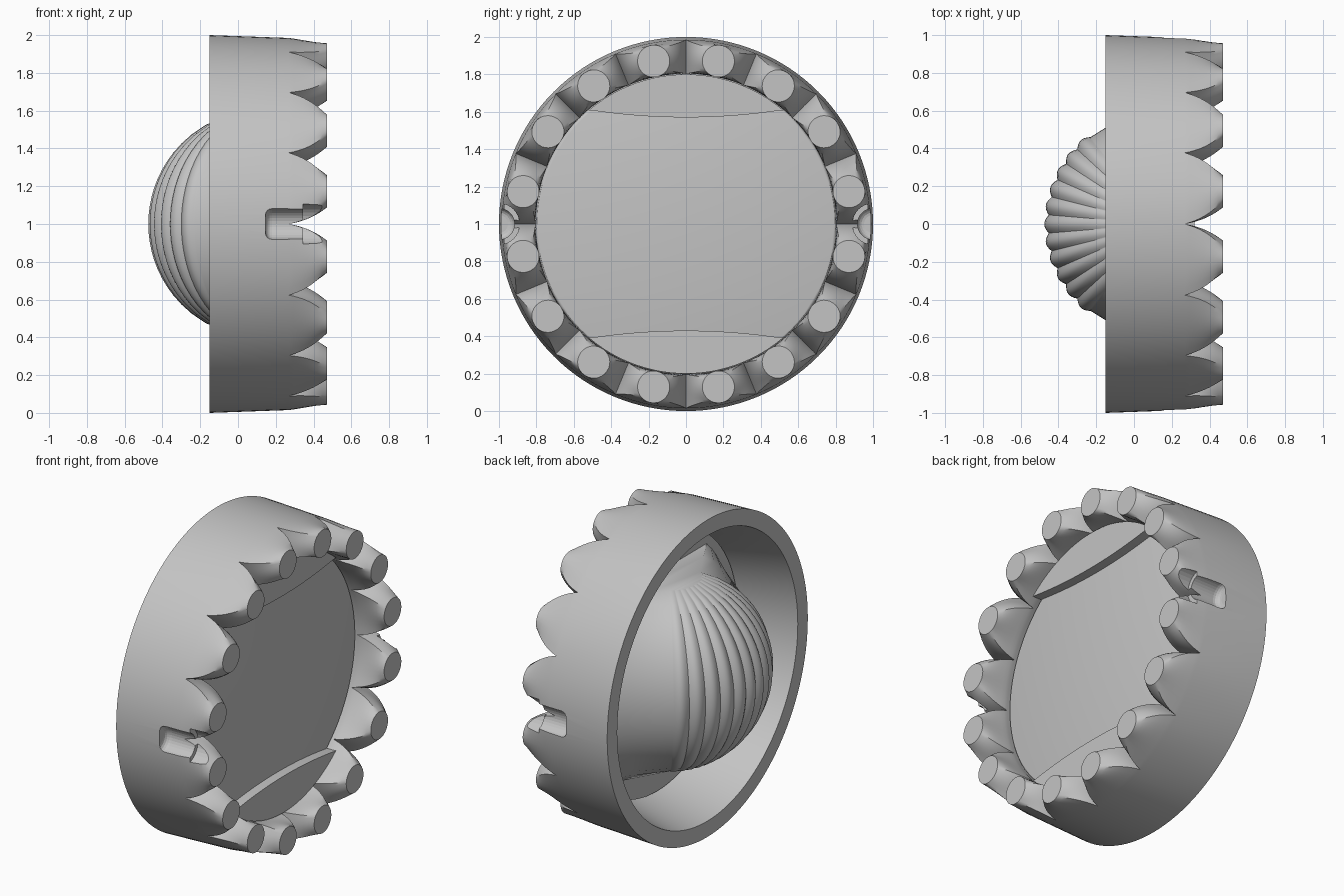
import bpy, bmesh
from math import sin, cos, pi, atan2, radians, sqrt
from mathutils import Matrix, Vector

if "Cube" in bpy.data.objects:
    bpy.data.objects.remove(bpy.data.objects["Cube"], do_unlink=True)

grey = bpy.data.materials.new("plain grey")
grey.use_nodes = True
grey.diffuse_color = (0.55, 0.55, 0.55, 1)
grey.node_tree.nodes["Principled BSDF"].inputs["Base Color"].default_value = (0.55, 0.55, 0.55, 1)

LIFT = Matrix.Translation((0, 0, 1))


def finish(name, bm):
    """Turn a bmesh into a named object standing on the ground."""
    bmesh.ops.remove_doubles(bm, verts=bm.verts, dist=0.0005)
    bmesh.ops.recalc_face_normals(bm, faces=bm.faces)
    bmesh.ops.transform(bm, matrix=LIFT, verts=bm.verts)
    mesh = bpy.data.meshes.new(name)
    bm.to_mesh(mesh)
    bm.free()
    mesh.materials.append(grey)
    ob = bpy.data.objects.new(name, mesh)
    bpy.context.collection.objects.link(ob)
    return ob


def smooth(ob, angle=30):
    bpy.ops.object.select_all(action='DESELECT')
    ob.select_set(True)
    bpy.context.view_layer.objects.active = ob
    bpy.ops.object.shade_smooth_by_angle(angle=radians(angle))


def bridge(bm, a, b):
    for i in range(len(a)):
        j = (i + 1) % len(a)
        bm.faces.new((a[i], a[j], b[j], b[i]))


def x_cylinder(bm, radius, x0, x1, y=0, segments=32):
    mat = Matrix.Translation(((x0 + x1) / 2, y, 0)) @ Matrix.Rotation(pi / 2, 4, 'Y')
    bmesh.ops.create_cone(bm, cap_ends=True, segments=segments, radius1=radius,
                          radius2=radius, depth=x1 - x0, matrix=mat)


# Crown ring: conical wall whose front edge lofts into round-tipped teeth
TEETH, N = 16, 8
BACK, VALLEY, TIP = -0.15, 0.27, 0.47
half = pi / TEETH
square = ([(-1 + 2 * i / N, 1) for i in range(N)] + [(1, 1 - 2 * i / N) for i in range(N)]
          + [(1 - 2 * i / N, -1) for i in range(N)] + [(-1, -1 + 2 * i / N) for i in range(N)])


def sector_point(u, v, inner, outer):
    r = (inner + outer) / 2 + v * (outer - inner) / 2
    return Vector((r * sin(u * half), r * cos(u * half)))


bm = bmesh.new()
for k in range(TEETH):
    turn = Matrix.Rotation((k + 0.5) * 2 * half, 4, 'X')

    def loop(x, inner, outer, w=0):
        verts = []
        for u, v in square:
            p = sector_point(u, v, inner, outer)
            a = atan2(v, u)
            tip = Vector((0.086 * cos(a), 0.888 + 0.086 * sin(a)))
            p = p.lerp(tip, w)
            verts.append(bm.verts.new(turn @ Vector((x, p.x, p.y))))
        return verts

    back = loop(BACK, 0.9, 1.0)
    neck = loop(VALLEY, 0.805, 0.985)
    # outer and inner walls, with the back rim
    for i in list(range(N)) + list(range(2 * N, 3 * N)):
        bm.faces.new((back[i], back[i + 1], neck[i + 1], neck[i]))
    for i in range(N):
        bm.faces.new((back[i], back[i + 1], back[3 * N - i - 1], back[3 * N - i]))
    # tooth
    prev = neck
    for step in range(1, 9):
        s = step / 8
        ring = loop(VALLEY + s * (TIP - VALLEY), 0.803, 0.985 - 0.01 * s, 0.45 * s + 0.55 * s ** 2.5)
        bridge(bm, prev, ring)
        prev = ring
    bm.faces.new(prev)
crown = finish("crown_ring", bm)

# Side slots: rounded groove with a wider mouth, on both sides
for side in (-1, 1):
    for label, radius, x0, bevel in (("slot", 0.083, 0.145, 0.035), ("mouth", 0.11, 0.345, 0)):
        bm = bmesh.new()
        x_cylinder(bm, radius, x0, 0.6, side * 1.0)
        if bevel:
            edges = [e for e in bm.edges if all(v.co.x < x0 + 0.01 for v in e.verts)]
            bmesh.ops.bevel(bm, geom=edges, offset=bevel, segments=4, profile=0.5, affect='EDGES')
        cutter = finish(f"{label}_cutter", bm)
        cutter.hide_render = True
        cutter.hide_set(True)
        cutter.display_type = 'WIRE'
        mod = crown.modifiers.new(label, 'BOOLEAN')
        mod.operation = 'DIFFERENCE'
        mod.solver = 'EXACT'
        mod.object = cutter
smooth(crown, 32)

# Face disc closing the crown, with a softened rim
FACE = 0.26
bm = bmesh.new()
x_cylinder(bm, 0.804, FACE - 0.06, FACE, segments=96)
rim = [e for e in bm.edges if all(v.co.x > FACE - 0.01 for v in e.verts)]
bmesh.ops.bevel(bm, geom=rim, offset=0.015, segments=3, profile=0.5, affect='EDGES')
smooth(finish("face_disc", bm))

# Raised segment plates at the top and bottom of the disc
for name, side in (("upper_plate", 1), ("lower_plate", -1)):
    bm = bmesh.new()
    reach, steps = 0.52, 24
    edge = [-reach + 2 * reach * i / steps for i in range(steps + 1)]
    outline = [(y, 0.57 + 0.04 * (y / reach) ** 2) for y in edge]
    outline += [(y, sqrt(0.8 ** 2 - y * y)) for y in reversed(edge)]
    low = [bm.verts.new((FACE - 0.01, y, side * z)) for y, z in outline]
    high = [bm.verts.new((FACE + 0.06, y, side * z)) for y, z in outline]
    bm.faces.new(low)
    bm.faces.new(high)
    bridge(bm, low, high)
    smooth(finish(name, bm))

# Fluted grip: globe front with upright ribs, plain flanks flaring to the disc, flat ends
bm = bmesh.new()
CENTRE, R, TOP = 0.13, 0.605, 0.57
COLS, ROWS, FLUTED, PERIOD = 132, 24, 52, 9.45
rows = []
for j in range(ROWS + 1):
    z = -TOP + 2 * TOP * j / ROWS
    r = sqrt(R * R - z * z)
    row = []
    for i in range(COLS + 1):
        deg = FLUTED * (2 * i / COLS - 1)
        a = radians(deg)
        rr = r * (0.965 + 0.035 * abs(sin(pi * (deg + FLUTED) / PERIOD)))
        row.append(Vector((CENTRE - rr * cos(a), rr * sin(a), z)))
    flare = 0.93 * sqrt(0.79 ** 2 - z * z)
    foot = [Vector((FACE - 0.05, side * flare, z)) for side in (-1, 1)]
    row = [foot[0], foot[0].lerp(row[0], 0.5)] + row + [foot[1].lerp(row[-1], 0.5), foot[1]]
    rows.append([bm.verts.new(p) for p in row])
for a, b in zip(rows, rows[1:]):
    bridge(bm, a, b)
bm.faces.new(rows[0])
bm.faces.new(rows[-1])
smooth(finish("fluted_grip", bm), 35)
